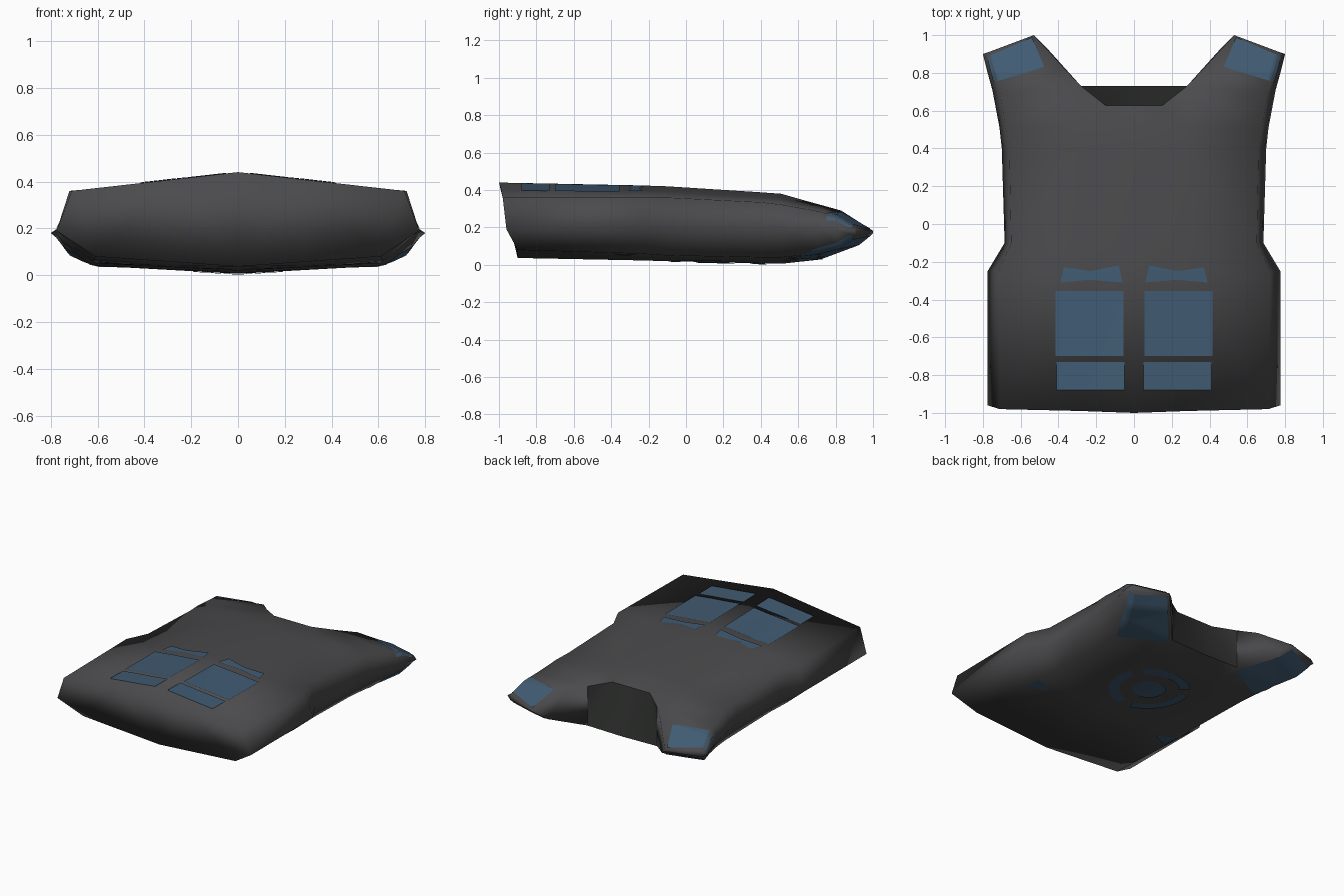
import bpy, bmesh, math
from mathutils import Vector
from mathutils.bvhtree import BVHTree

if "Cube" in bpy.data.objects:
    bpy.data.objects.remove(bpy.data.objects["Cube"])


def material(name, rgb):
    m = bpy.data.materials.new(name)
    m.diffuse_color = (*rgb, 1)
    m.use_nodes = True
    m.node_tree.nodes["Principled BSDF"].inputs["Base Color"].default_value = m.diffuse_color
    return m


GREY = material("dark_grey_cloth", (0.07, 0.07, 0.074))
BLUE = material("slate_blue", (0.052, 0.105, 0.17))
LINING = material("dark_lining", (0.026, 0.028, 0.026))

# ---- vest body: half cross-sections lofted along y, then mirrored
XI = 0.28  # x of the neck column


def section(y, zt, xc, zc, w, xb, zb, zbc, slant=0):
    """top centre, neck column, top corner, side, bottom corner, neck column, bottom centre"""
    ti = zt + (zc - zt) * XI / xc
    bi = zbc + (zb - zbc) * XI / xb
    return [(0, y, zt), (XI, y + .1 * slant, ti), (xc, y + .2 * slant, zc),
            (w, y + .4 * slant, .19), (xb, y + slant, zb),
            (XI, y + slant, bi), (0, y + slant, zbc)]


rows = [
    section(-1.0, .44, .71, .36, .775, .61, .08, .037, .1),
    section(-.25, .425, .72, .36, .775, .62, .06, .024),
    section(-.10, .42, .65, .36, .685, .60, .05, .02),
    section(.40, .388, .66, .335, .70, .60, .04, .008),
    section(.51, .38, .68, .322, .712, .61, .04, .006),
    # straps: first and last columns drop out above the neckline
    [None, (XI, .73, .318), (.71, .70, .288), (.75, .71, .19), (.66, .70, .06),
     (XI, .73, .035), (0, .73, .03)],
    [None, (.375, .83, .29), (.74, .80, .262), (.775, .80, .19), (.72, .82, .09),
     (.46, .93, .11), None],
    [None, (.53, 1.0, .182), (.77, .91, .20), (.80, .90, .18), (.77, .91, .155),
     (.53, 1.0, .168), None],
]

bm = bmesh.new()
drop_faces = []
for s in (1, -1):
    def vert(p):
        return bm.verts.new((s * p[0], p[1], p[2]))
    g = [[vert(p) if p else None for p in r] for r in rows]
    for a, b in zip(g, g[1:]):
        for i in range(6):
            quad = (a[i], a[i + 1], b[i + 1], b[i])
            if None not in quad:
                bm.faces.new(quad)
    for r in (5, 6):                       # inner strap walls
        bm.faces.new((g[r][1], g[r][5], g[r + 1][5], g[r + 1][1]))
    bm.faces.new(g[0])                     # hem end
    bm.faces.new(g[7][1:6])                # shoulder end
    # V neck: small ledge, then a steep drop to the back neckline
    ledge, mid = vert((.15, .628, .346)), vert((0, .628, .346))
    bm.faces.new((g[4][0], g[4][1], g[5][1], ledge))
    bm.faces.new((g[4][0], ledge, mid))
    drop_faces.append(bm.faces.new((mid, ledge, g[5][5], g[5][6])))
    drop_faces.append(bm.faces.new((ledge, g[5][1], g[5][5])))
for f in drop_faces:
    f.material_index = 1
bmesh.ops.remove_doubles(bm, verts=bm.verts, dist=1e-4)
bmesh.ops.triangulate(bm, faces=bm.faces)
bmesh.ops.recalc_face_normals(bm, faces=bm.faces)
for f in bm.faces:
    f.smooth = True
for e in bm.edges:                         # crisp edge round the neck drop
    if len({f.material_index for f in e.link_faces}) > 1:
        e.smooth = False
body_mesh = bpy.data.meshes.new("vest_body")
bm.to_mesh(body_mesh)
body_mesh.materials.append(GREY)
body_mesh.materials.append(LINING)
bpy.context.collection.objects.link(bpy.data.objects.new("vest_body", body_mesh))
tree = BVHTree.FromBMesh(bm)


# ---- flat coloured patches laid onto the body surface
def patch(name, fn, side, nu=14, nv=14):
    """fn(u, v) -> (x, y); side 1 lies on the front panel, -1 on the back panel"""
    pm = bmesh.new()
    grid = []
    for i in range(nu + 1):
        line = []
        for j in range(nv + 1):
            x, y = fn(i / nu, j / nv)
            hit, n, _, _ = tree.ray_cast(Vector((x, y, 2 * side)), Vector((0, 0, -side)))
            line.append(pm.verts.new(hit + n * .005) if hit else None)
        grid.append(line)
    for a, b in zip(grid, grid[1:]):
        for j in range(nv):
            quad = (a[j], a[j + 1], b[j + 1], b[j])
            if None not in quad:
                f = pm.faces.new(quad)
                f.normal_update()
                if f.normal.z * side < 0:
                    f.normal_flip()
                f.smooth = True
    me = bpy.data.meshes.new(name)
    pm.to_mesh(me)
    pm.free()
    me.materials.append(BLUE)
    bpy.context.collection.objects.link(bpy.data.objects.new(name, me))


def quad(s, a, b, c, d):
    """bilinear four-sided outline, mirrored by s"""
    def fn(u, v):
        p = [(1 - u) * ((1 - v) * a[k] + v * d[k]) + u * ((1 - v) * b[k] + v * c[k])
             for k in (0, 1)]
        return s * p[0], p[1]
    return fn


def rect(s, x0, x1, y0, y1):
    return quad(s, (x0, y0), (x1, y0), (x1, y1), (x0, y1))


def arc(r0, r1, a0, a1, cx=0.0, cy=.16):
    def fn(u, v):
        r, t = r0 + (r1 - r0) * v, math.radians(a0 + (a1 - a0) * u)
        return cx + r * math.cos(t), cy + r * math.sin(t)
    return fn


for s, tag in ((1, "right"), (-1, "left")):
    # front pouches
    patch("pouch_" + tag, rect(s, .055, .415, -.70, -.355), 1)
    patch("pouch_base_" + tag, rect(s, .05, .41, -.88, -.73), 1)
    patch("pouch_clasp_inner_" + tag,
          quad(s, (.06, -.31), (.23, -.295), (.23, -.25), (.08, -.22)), 1)
    patch("pouch_clasp_outer_" + tag,
          quad(s, (.23, -.295), (.39, -.31), (.37, -.23), (.23, -.25)), 1)
    # shoulder pads, front and back
    patch("shoulder_pad_front_" + tag,
          quad(s, (.74, .75), (.475, .83), (.54, .985), (.775, .885)), 1)
    patch("shoulder_pad_back_" + tag,
          quad(s, (.595, .53), (.29, .70), (.54, .985), (.775, .885)), -1)
    # small triangular side tabs on the back
    patch("side_tab_" + tag,
          quad(s, (.60, -.40), (.60, -.27), (.48, -.31), (.48, -.34)), -1)

# plain broken ring and centre disc on the back
for k in range(3):
    patch("back_ring_%d" % k, arc(.20, .27, 120 * k + 40, 120 * k + 140), -1, 20, 4)
patch("back_disc", arc(.0, .11, 0, 360), -1, 24, 4)
bm.free()
